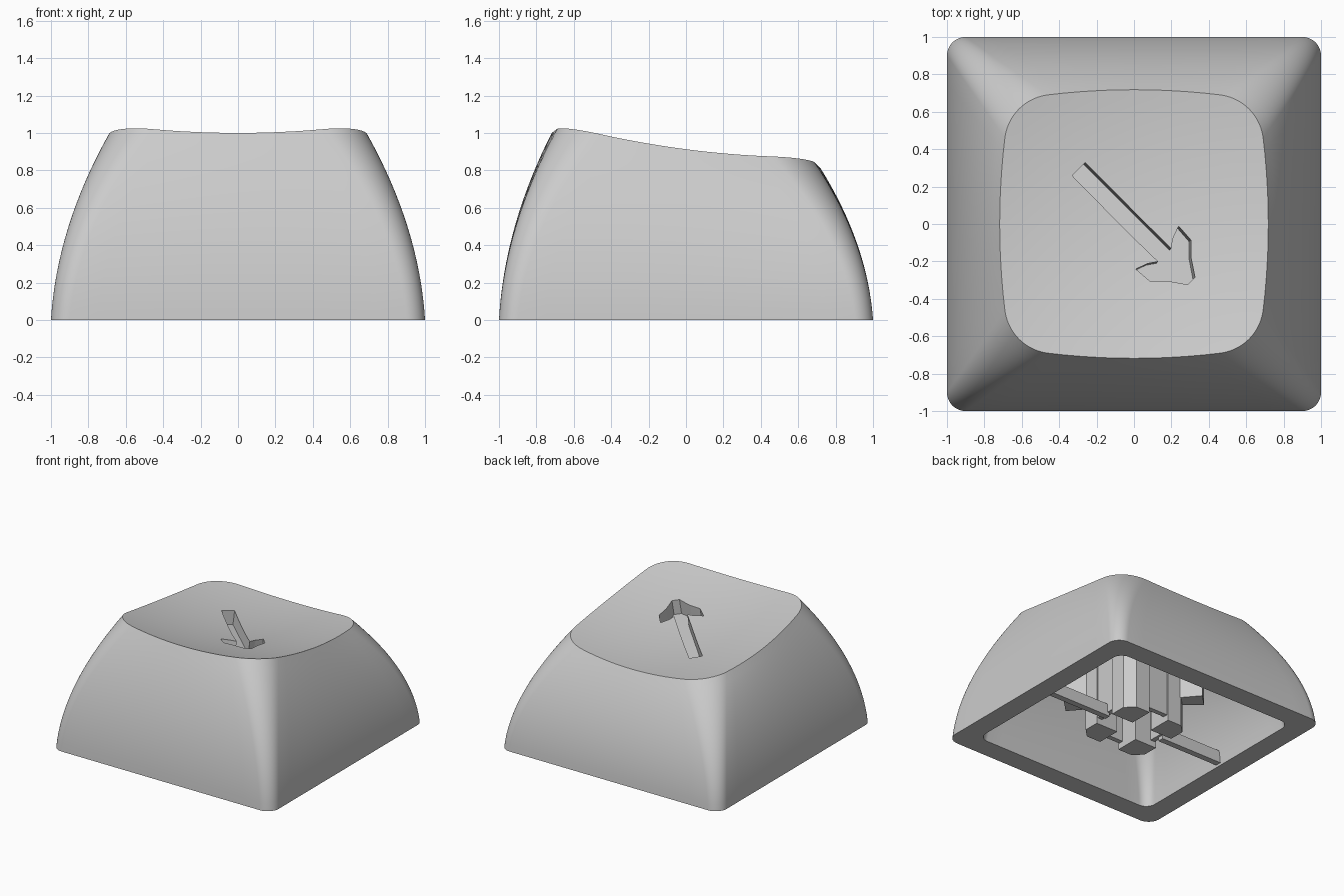
import bpy, bmesh, math

cube = bpy.data.objects.get("Cube")
if cube:
    bpy.data.objects.remove(cube)

grey = bpy.data.materials.new("light grey plastic")
grey.use_nodes = True
grey.diffuse_color = (0.6, 0.6, 0.6, 1)
grey.node_tree.nodes["Principled BSDF"].inputs["Base Color"].default_value = (0.6, 0.6, 0.6, 1)


def make_object(name, bm):
    bmesh.ops.recalc_face_normals(bm, faces=bm.faces)
    mesh = bpy.data.meshes.new(name)
    bm.to_mesh(mesh)
    bm.free()
    mesh.materials.append(grey)
    obj = bpy.data.objects.new(name, mesh)
    bpy.context.collection.objects.link(obj)
    return obj


def prism(name, outline, low, high):
    """Upright prism; low and high map an outline point to a 3D point."""
    bm = bmesh.new()
    bottom = [bm.verts.new(low(x, y)) for x, y in outline]
    top = [bm.verts.new(high(x, y)) for x, y in outline]
    bm.faces.new(bottom)
    bm.faces.new(top)
    n = len(outline)
    for i in range(n):
        j = (i + 1) % n
        bm.faces.new((bottom[i], bottom[j], top[j], top[i]))
    return make_object(name, bm)


def dish(x, y):
    """Height of the tilted, hollowed top."""
    return 0.842 + 0.137 * x * x - 0.13 * y + 0.125 * y * y


def rounded_square(half, bulge, side_end, steps=12):
    """Square with bulging sides and tangent corner arcs, counterclockwise."""
    end_x = half - bulge * side_end ** 2
    lean = math.atan(2 * bulge * side_end)
    radius = (end_x - side_end) / (math.cos(lean) - math.sin(lean))
    centre = end_x - radius * math.cos(lean)
    quarter = []
    for i in range(steps):
        y = side_end * (2 * i / steps - 1)
        quarter.append((half - bulge * y * y, y))
    for i in range(steps):
        a = lean + (math.pi / 2 - 2 * lean) * i / steps
        quarter.append((centre + radius * math.cos(a), centre + radius * math.sin(a)))
    points = []
    for turn in range(4):
        points += quarter
        quarter = [(-y, x) for x, y in quarter]
    return points


def wall_and_top(scale, drop, wall_steps, top_steps):
    """Rings from the base up the curved wall, then inward over the top."""
    base = rounded_square(scale, 0, 0.9 * scale)
    rim = [(x * scale, y * scale) for x, y in rounded_square(0.718, 0.13, 0.46)]
    rings = []
    for i in range(wall_steps + 1):
        u = i / wall_steps
        f = 0.2 * u + 0.8 * u * u
        rings.append([(bx + (rx - bx) * f, by + (ry - by) * f, u * (dish(rx, ry) - drop))
                      for (bx, by), (rx, ry) in zip(base, rim)])
    for i in range(1, top_steps):
        s = 1 - i / top_steps
        rings.append([(x * s, y * s, dish(x * s, y * s) - drop) for x, y in rim])
    return rings


# Hollow shell: ceiling, inner wall, rim, outer wall and dished top
inner = wall_and_top(0.83, 0.2, 8, 6)
outer = wall_and_top(1, 0, 16, 14)
bm = bmesh.new()
rings = [[bm.verts.new(c) for c in ring] for ring in inner[::-1] + outer]
for a, b in zip(rings, rings[1:]):
    for i in range(len(a)):
        j = (i + 1) % len(a)
        bm.faces.new((a[i], a[j], b[j], b[i]))
bm.faces.new(rings[0])
bm.faces.new(rings[-1])
shell = make_object("cap_shell", bm)

# Engraved arrow, mirrored about its own diagonal axis
half = [(-0.26, 0.33), (0.2, -0.13), (0.21, -0.075), (0.24, -0.01),
        (0.305, -0.085), (0.305, -0.18), (0.325, -0.285)]
arrow = half + [(-y, -x) for x, y in reversed(half)]
cutter = prism("arrow_cutter", arrow,
               lambda x, y: (x - 0.01, y - 0.01, 0.75 - 0.13 * y),
               lambda x, y: (x + 0.02, y + 0.02, 1.1))
cutter.hide_render = True
engrave = shell.modifiers.new("engrave", 'BOOLEAN')
engrave.object = cutter
engrave.operation = 'DIFFERENCE'
engrave.solver = 'EXACT'
bpy.context.view_layer.objects.active = shell
bpy.ops.object.select_all(action='DESELECT')
shell.select_set(True)
bpy.ops.object.modifier_apply(modifier="engrave")
bpy.data.objects.remove(cutter)
bpy.ops.object.shade_smooth_by_angle(angle=math.radians(30))

# Socket stem: four posts with clipped outer corners
post = [(0.09, 0.09), (0.29, 0.09), (0.29, 0.22), (0.22, 0.29), (0.09, 0.29)]
for side, sx in (("left", 1), ("right", -1)):
    for end, sy in (("front", -1), ("back", 1)):
        prism(f"stem_post_{end}_{side}", [(x * sx, y * sy) for x, y in post],
              lambda x, y: (x, y, 0), lambda x, y: (x, y, 0.68))

# Gussets on opposite stem corners
gusset = [(0.2, 0.28), (0.28, 0.2), (0.42, 0.32), (0.32, 0.42)]
for name, s in (("front_left", 1), ("back_right", -1)):
    prism(f"stem_gusset_{name}", [(x * s, -y * s) for x, y in gusset],
          lambda x, y: (x, y, 0.24), lambda x, y: (x, y, 0.66))

# Thin walls closing the cross slot, and bars to the side walls
link = [(0.24, -0.1), (0.28, -0.1), (0.28, 0.1), (0.24, 0.1)]
bar = [(0.26, -0.025), (0.86, -0.025), (0.86, 0.025), (0.26, 0.025)]
for side, s in (("left", 1), ("right", -1)):
    prism(f"slot_wall_{side}", [(x * s, y) for x, y in link],
          lambda x, y: (x, y, 0.05), lambda x, y: (x, y, 0.68))
    prism(f"brace_bar_{side}", [(x * s, y) for x, y in bar],
          lambda x, y: (x, y, 0.02), lambda x, y: (x, y, 0.12))
for end, s in (("front", -1), ("back", 1)):
    prism(f"slot_wall_{end}", [(y, x * s) for x, y in link],
          lambda x, y: (x, y, 0.05), lambda x, y: (x, y, 0.68))
